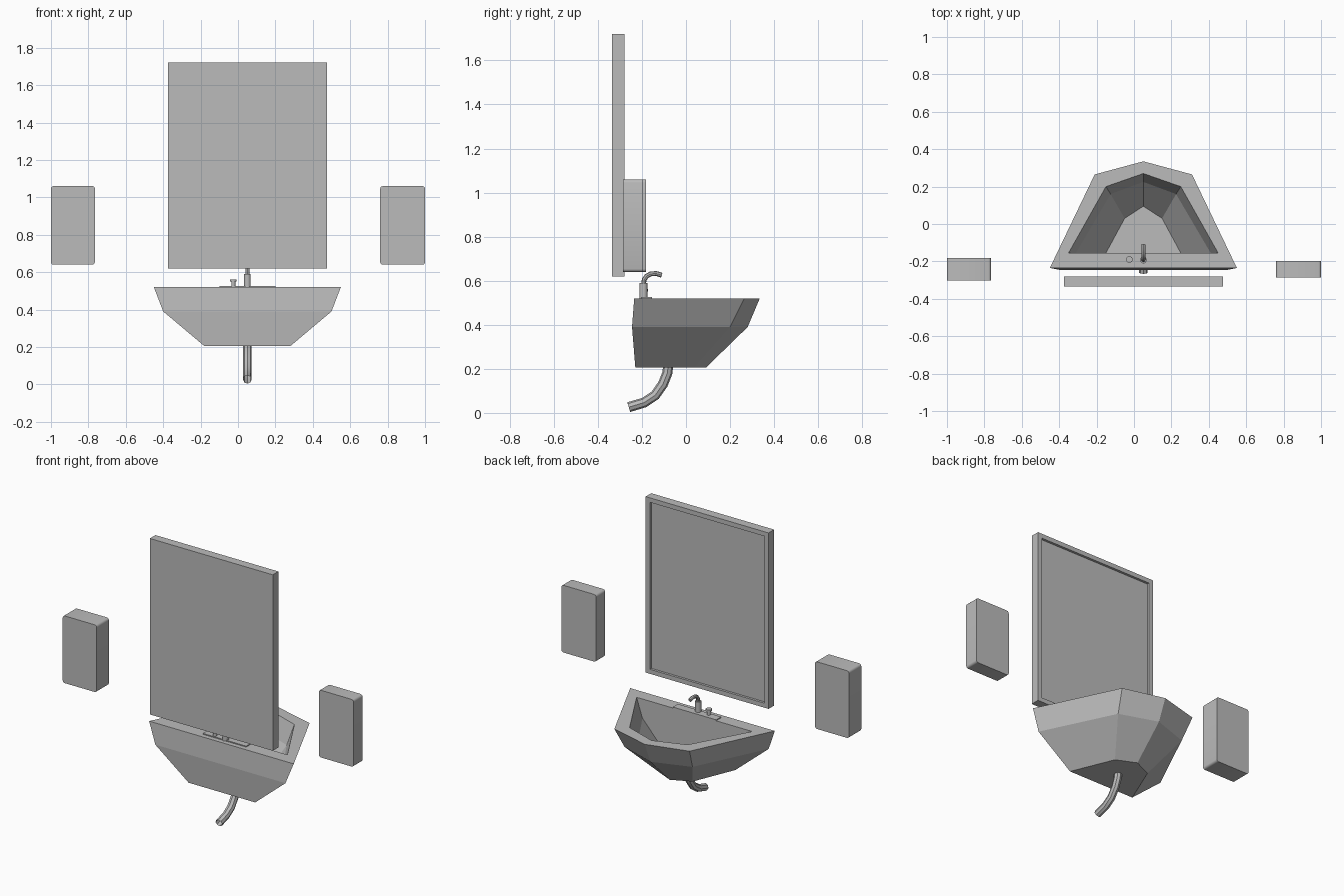
import bpy, bmesh, math

CX = 0.05  # centre line of the basin and taps

cube = bpy.data.objects.get("Cube")
if cube:
    bpy.data.objects.remove(cube, do_unlink=True)

grey = bpy.data.materials.new("plain grey")
grey.use_nodes = True
grey.diffuse_color = (0.5, 0.5, 0.5, 1)
grey.node_tree.nodes["Principled BSDF"].inputs["Base Color"].default_value = (0.5, 0.5, 0.5, 1)


def finish(name, bm):
    bmesh.ops.recalc_face_normals(bm, faces=bm.faces)
    mesh = bpy.data.meshes.new(name)
    bm.to_mesh(mesh)
    bm.free()
    obj = bpy.data.objects.new(name, mesh)
    bpy.context.collection.objects.link(obj)
    mesh.materials.append(grey)
    return obj


def box_mesh(x, y, z):
    """Box from (low, high) pairs on each axis."""
    bm = bmesh.new()
    bmesh.ops.create_cube(bm, size=1)
    for v in bm.verts:
        v.co = [sum(r) / 2 + c * (r[1] - r[0]) for c, r in zip(v.co, (x, y, z))]
    return bm


def smooth(obj):
    bpy.ops.object.select_all(action='DESELECT')
    obj.select_set(True)
    bpy.context.view_layer.objects.active = obj
    bpy.ops.object.shade_smooth_by_angle(angle=math.radians(40))


def cylinder(name, x, y, z, radius):
    bm = bmesh.new()
    bmesh.ops.create_cone(bm, cap_ends=True, segments=16, radius1=radius,
                          radius2=radius, depth=z[1] - z[0])
    bmesh.ops.translate(bm, verts=bm.verts, vec=(x, y, sum(z) / 2))
    smooth(finish(name, bm))


def tube(name, path, radius, capped):
    """Round tube along a (y, z) path on the centre line."""
    curve = bpy.data.curves.new(name, 'CURVE')
    curve.dimensions = '3D'
    curve.bevel_depth = radius
    curve.bevel_resolution = 2
    curve.use_fill_caps = capped
    spline = curve.splines.new('POLY')
    spline.points.add(len(path) - 1)
    for p, (y, z) in zip(spline.points, path):
        p.co = (CX, y, z, 1)
    obj = bpy.data.objects.new(name, curve)
    bpy.context.collection.objects.link(obj)
    curve.materials.append(grey)
    bpy.ops.object.select_all(action='DESELECT')
    obj.select_set(True)
    bpy.context.view_layer.objects.active = obj
    bpy.ops.object.convert(target='MESH')
    smooth(bpy.context.view_layer.objects.active)


# Basin: five-sided rings lofted up the outside, over the rim and down the bowl
# Each ring: height, back corner, side corner and front point
RINGS = [
    (0.205, (0.23, -0.23), (0.12, 0.035), (0, 0.09)),
    (0.39, (0.45, -0.245), (0.235, 0.20), (0, 0.28)),
    (0.52, (0.50, -0.235), (0.26, 0.265), (0, 0.335)),
    (0.52, (0.40, -0.155), (0.20, 0.20), (0, 0.27)),
    (0.40, (0.36, -0.155), (0.175, 0.16), (0, 0.225)),
    (0.225, (0.20, -0.155), (0.10, 0.03), (0, 0.095)),
]
bm = bmesh.new()
loops = []
for z, back, side, front in RINGS:
    outline = [back, side, front, (-side[0], side[1]), (-back[0], back[1])]
    loops.append([bm.verts.new((CX + x, y, z)) for x, y in outline])
for a, b in zip(loops, loops[1:]):
    for i in range(5):
        j = (i + 1) % 5
        bm.faces.new((a[i], a[j], b[j], b[i]))
bm.faces.new(loops[0])
bm.faces.new(loops[-1])
finish("basin", bm)

# Taps on a thin plate
finish("tap_plate", box_mesh((-0.10, 0.20), (-0.205, -0.155), (0.515, 0.526)))
cylinder("spout_base", CX, -0.193, (0.52, 0.59), 0.018)
tube("spout", [(-0.193, 0.58), (-0.19, 0.605), (-0.178, 0.622), (-0.16, 0.631),
               (-0.135, 0.633), (-0.11, 0.625)], 0.011, True)
cylinder("handle_stem", -0.025, -0.19, (0.52, 0.555), 0.011)
cylinder("handle_cap", -0.025, -0.19, (0.55, 0.562), 0.018)

# Drain pipe bending to the back
tube("drain_pipe", [(-0.08, 0.22), (-0.085, 0.18), (-0.105, 0.13), (-0.14, 0.08),
                    (-0.19, 0.047), (-0.26, 0.026)], 0.023, False)

# Mirror: frame with a recessed panel facing the basin
bm = box_mesh((-0.375, 0.475), (-0.335, -0.28), (0.62, 1.72))
bm.normal_update()
face = max(bm.faces, key=lambda f: f.calc_center_median().y)
bmesh.ops.inset_region(bm, faces=[face], thickness=0.04)
panel = bmesh.ops.extrude_face_region(bm, geom=[face])
bmesh.ops.delete(bm, geom=[face], context='FACES_ONLY')
bmesh.ops.translate(bm, vec=(0, -0.015, 0),
                    verts=[g for g in panel["geom"] if isinstance(g, bmesh.types.BMVert)])
finish("mirror", bm)

# Wall boxes with softened corners
for name, x, y in (("right_wall_box", (-1.0, -0.765), (-0.303, -0.182)),
                   ("left_wall_box", (0.76, 1.0), (-0.287, -0.198))):
    bm = box_mesh(x, y, (0.64, 1.06))
    edges = [e for e in bm.edges
             if abs(e.verts[0].co.y - e.verts[1].co.y) > 0.01]
    bmesh.ops.bevel(bm, geom=edges, offset=0.014, segments=3, profile=0.5, affect='EDGES')
    smooth(finish(name, bm))
